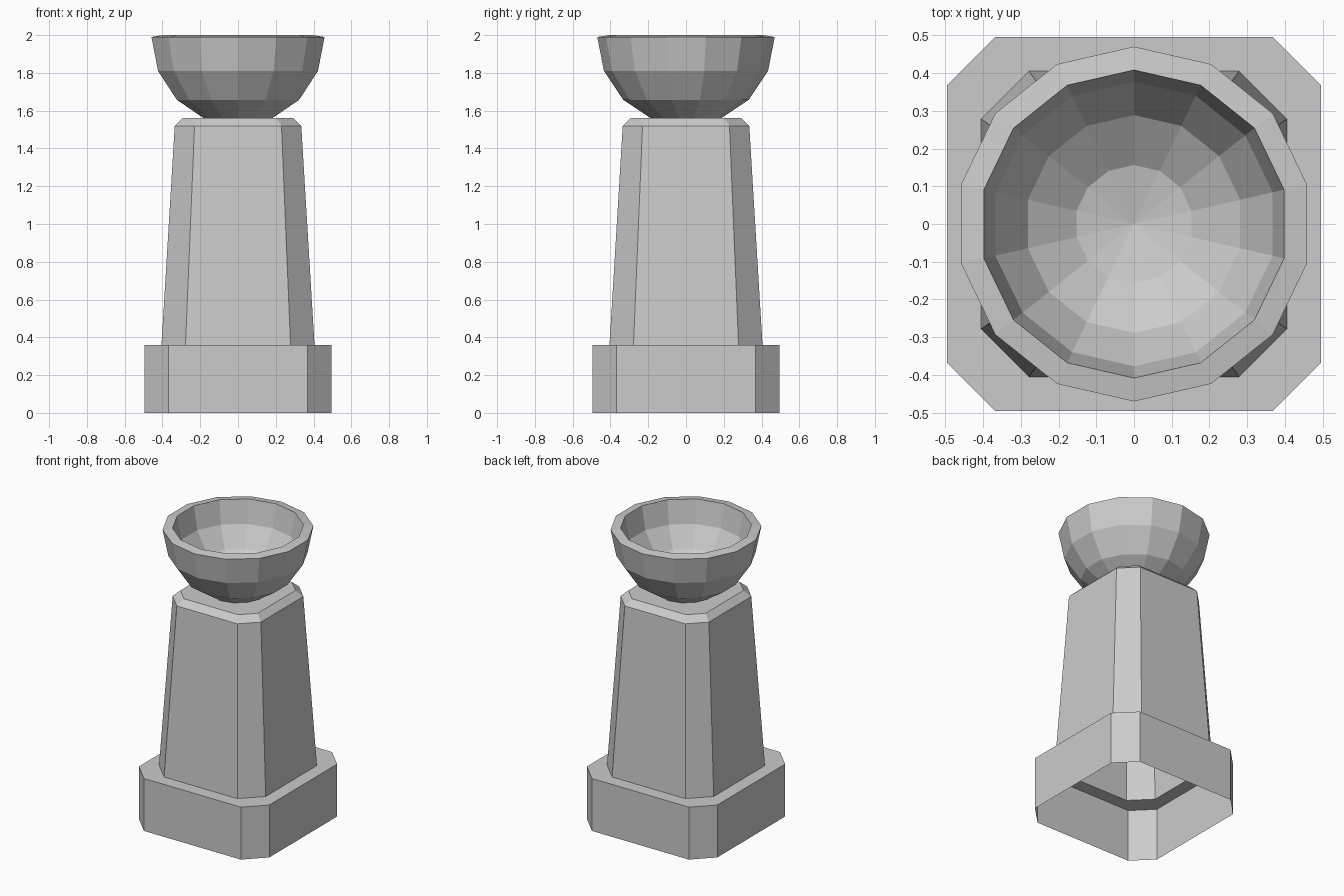
import bpy, bmesh
from math import sin, cos, pi

if "Cube" in bpy.data.objects:
    bpy.data.objects.remove(bpy.data.objects["Cube"])


def loft(name, rings, cap_top=False):
    """Skin a stack of equal-length rings; a one-point ring closes to a tip."""
    bm = bmesh.new()
    loops = [[bm.verts.new(p) for p in ring] for ring in rings]
    for a, b in zip(loops, loops[1:]):
        n = max(len(a), len(b))
        for i in range(n):
            j = (i + 1) % n
            if len(a) == 1:
                bm.faces.new((a[0], b[j], b[i]))
            elif len(b) == 1:
                bm.faces.new((a[i], a[j], b[0]))
            else:
                bm.faces.new((a[i], a[j], b[j], b[i]))
    if cap_top:
        bm.faces.new(loops[-1])
    mesh = bpy.data.meshes.new(name)
    bm.to_mesh(mesh)
    bm.free()
    obj = bpy.data.objects.new(name, mesh)
    bpy.context.collection.objects.link(obj)
    return obj


def cut_square(half, corner, z):
    """Square ring with its corners cut off, counter-clockwise."""
    h, c = half, corner
    return [(h, -c, z), (h, c, z), (c, h, z), (-c, h, z),
            (-h, c, z), (-h, -c, z), (-c, -h, z), (c, -h, z)]


def circle(r, z, n=14):
    return [(r * cos(pi / 2 + 2 * pi * i / n), r * sin(pi / 2 + 2 * pi * i / n), z)
            for i in range(n)]


# Hollow plinth, ledge and tapered column with bevelled top
loft("pedestal", [cut_square(*s) for s in (
    (0.495, 0.368, 0), (0.495, 0.368, 0.36), (0.405, 0.278, 0.36),
    (0.335, 0.23, 1.52), (0.293, 0.205, 1.56))], cap_top=True)

# Half-sphere bowl: outer shell from the bottom up, then inner shell back down
steps = [k * pi / 8 for k in range(1, 5)]
outer = [circle(0.47 * sin(a), 1.99 - 0.47 * cos(a)) for a in steps]
inner = [circle(0.408 * sin(a), 2.0 - 0.41 * cos(a)) for a in reversed(steps)]
loft("bowl", [[(0, 0, 1.52)]] + outer + inner + [[(0, 0, 1.59)]])
